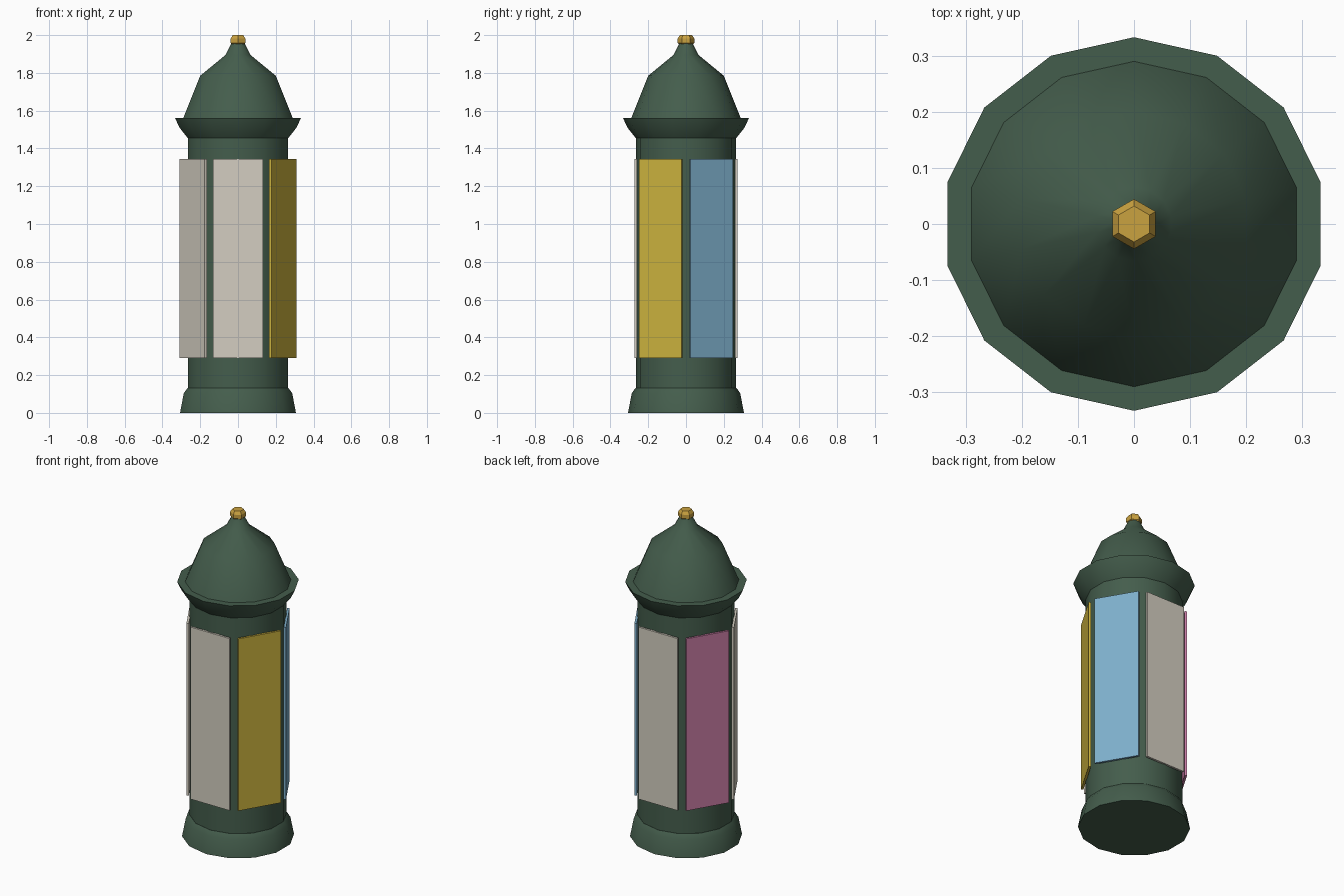
import bpy, bmesh, math
from mathutils import Matrix

if "Cube" in bpy.data.objects:
    bpy.data.objects.remove(bpy.data.objects["Cube"])

STRETCH = 1.025  # the round parts are slightly wider across x


def material(name, rgb):
    m = bpy.data.materials.new(name)
    lin = [((c / 255 + 0.055) / 1.055) ** 2.4 for c in rgb]
    m.diffuse_color = (*lin, 1.0)
    m.use_nodes = True
    m.node_tree.nodes["Principled BSDF"].inputs["Base Color"].default_value = m.diffuse_color
    return m


green = material("dark green", (68, 93, 76))
gold = material("gold", (202, 162, 64))
cream = material("cream poster", (212, 206, 193))
yellow = material("yellow poster", (208, 182, 64))
blue = material("blue poster", (126, 175, 203))
pink = material("pink poster", (205, 127, 169))


def finish(name, bm, mat):
    bmesh.ops.recalc_face_normals(bm, faces=bm.faces)
    me = bpy.data.meshes.new(name)
    bm.to_mesh(me)
    bm.free()
    me.materials.append(mat)
    ob = bpy.data.objects.new(name, me)
    bpy.context.collection.objects.link(ob)
    return ob


def lathe(name, profile, sides, mat, stretch=1.0, smooth=True):
    """Spin a (radius, height) profile with a corner on the y axis, capped."""
    bm = bmesh.new()
    rings = []
    for r, z in profile:
        ring = []
        for i in range(sides):
            a = math.tau * i / sides
            ring.append(bm.verts.new((r * math.sin(a) * stretch, r * math.cos(a), z)))
        rings.append(ring)
    for low, high in zip(rings, rings[1:]):
        for i in range(sides):
            j = (i + 1) % sides
            bm.faces.new((low[i], low[j], high[j], high[i]))
    bm.faces.new(rings[0])
    bm.faces.new(rings[-1])
    ob = finish(name, bm, mat)
    if smooth:
        bpy.ops.object.select_all(action='DESELECT')
        bpy.context.view_layer.objects.active = ob
        ob.select_set(True)
        bpy.ops.object.shade_smooth_by_angle(angle=math.radians(35))
    return ob


# Column body, foot, cornice and roof
lathe("base", [(0.307, 0), (0.287, 0.105), (0.267, 0.132)], 14, green, STRETCH)
lathe("column", [(0.266, 0.132), (0.266, 1.455)], 14, green, STRETCH)
lathe("cornice", [(0.266, 1.455), (0.31, 1.51), (0.333, 1.56)], 14, green, STRETCH)
lathe("dome", [(0.29, 1.56), (0.2, 1.785), (0.066, 1.895), (0.033, 1.96)],
      14, green, STRETCH)

# Faceted knob on top
lathe("finial", [(0.03, 1.945), (0.0445, 1.958), (0.0445, 1.982), (0.032, 2.0)],
      6, gold, smooth=False)

# Six poster boards around the column, counted anticlockwise from the front
OUTER, THICK, WIDTH, BOTTOM, TOP = 0.273, 0.013, 0.258, 0.29, 1.345
for i, mat in enumerate([cream, yellow, blue, cream, pink, cream]):
    bm = bmesh.new()
    bmesh.ops.create_cube(bm, size=1)
    place = (Matrix.Diagonal((STRETCH, 1, 1, 1))
             @ Matrix.Rotation(math.tau * i / 6, 4, 'Z')
             @ Matrix.Translation((0, -OUTER + THICK / 2, (BOTTOM + TOP) / 2))
             @ Matrix.Diagonal((WIDTH, THICK, TOP - BOTTOM, 1)))
    bm.transform(place)
    finish(f"poster_board_{i + 1}", bm, mat)
